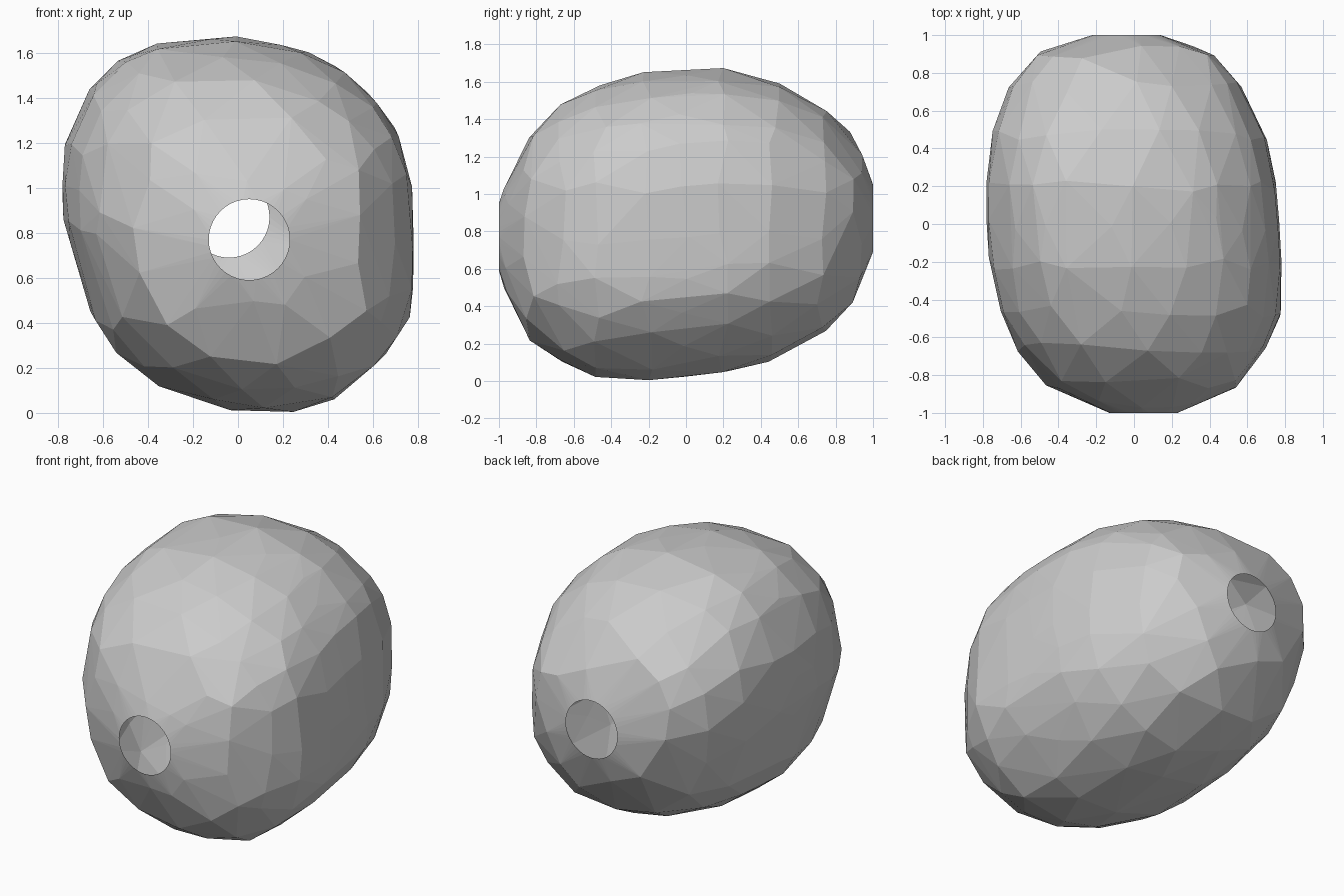
import bpy, bmesh, math, random

if "Cube" in bpy.data.objects:
    bpy.data.objects.remove(bpy.data.objects["Cube"])

random.seed(4)

# Outline of the widest cross-section (x, z), seen from the front
OUTLINE = [(.05, 1.68), (.30, 1.62), (.50, 1.52), (.64, 1.38), (.71, 1.28), (.78, 1.07),
           (.79, .80), (.79, .58), (.77, .43), (.65, .24), (.47, .07), (.23, .0), (0, .0),
           (-.34, .1), (-.55, .26), (-.66, .43), (-.78, .84), (-.79, .98), (-.775, 1.2),
           (-.69, 1.41), (-.55, 1.56), (-.34, 1.66)]

# Limits of the body along its length: (y, limit)
Z_MIN = [(-1, .59), (-.95, .42), (-.84, .22), (-.65, .09), (-.48, .02), (-.2, 0),
         (.22, .05), (.47, .11), (.71, .23), (.91, .43), (1, .69)]
Z_MAX = [(-1, .95), (-.95, 1.1), (-.84, 1.31), (-.78, 1.4), (-.6, 1.53), (-.36, 1.63),
         (-.2, 1.66), (.18, 1.68), (.5, 1.6), (.8, 1.42), (.91, 1.32), (1, 1.05)]
X_MIN = [(-1, -.13), (-.84, -.5), (-.75, -.58), (-.5, -.7), (-.2, -.77), (.13, -.79),
         (.47, -.76), (.74, -.66), (.91, -.51), (1, -.22)]
X_MAX = [(-1, .23), (-.84, .6), (-.52, .77), (-.37, .79), (0, .77), (.34, .74),
         (.6, .65), (.77, .54), (.91, .41), (1, .14)]


def sample(table, y):
    for (a, va), (b, vb) in zip(table, table[1:]):
        if y <= b:
            return va + (vb - va) * (y - a) / (b - a)
    return table[-1][1]


def outline_at(t):
    i, f = int(math.floor(t)), t - math.floor(t)
    a, b = OUTLINE[i % len(OUTLINE)], OUTLINE[(i + 1) % len(OUTLINE)]
    return a[0] + (b[0] - a[0]) * f, a[1] + (b[1] - a[1]) * f


def body_point(y, t):
    x, z = outline_at(t)
    u, v = (x + .79) / 1.58, z / 1.68
    x0, x1, z0, z1 = (sample(tab, y) for tab in (X_MIN, X_MAX, Z_MIN, Z_MAX))
    return x0 + (x1 - x0) * u, y, z0 + (z1 - z0) * v


bm = bmesh.new()

# Irregular rings of points over the body
rings = [(-.945, 11), (-.84, 15), (-.66, 18), (-.46, 20), (-.21, 22), (0, 20),
         (.2, 22), (.47, 20), (.72, 17), (.91, 13)]
for k, (y, n) in enumerate(rings):
    step = len(OUTLINE) / n
    for i in range(n):
        t = (i + .5 * (k % 2) + random.uniform(-.2, .2)) * step
        bm.verts.new(body_point(y + random.uniform(-.035, .035), t))

# Round openings at both ends
for y, cx, cz in ((-1, .05, .77), (1, -.04, .87)):
    for i in range(40):
        a = math.tau * i / 40
        bm.verts.new((cx + .18 * math.cos(a), y, cz + .18 * math.sin(a)))

# Faceted skin, with the two end caps left open
bmesh.ops.convex_hull(bm, input=bm.verts)
caps = [f for f in bm.faces if all(abs(v.co.y) > .999 for v in f.verts)]
bmesh.ops.delete(bm, geom=caps, context='FACES')
bmesh.ops.delete(bm, geom=[v for v in bm.verts if not v.link_faces], context='VERTS')
bmesh.ops.recalc_face_normals(bm, faces=bm.faces)

mesh = bpy.data.meshes.new("faceted_bead")
bm.to_mesh(mesh)
bm.free()
bpy.context.collection.objects.link(bpy.data.objects.new("faceted_bead", mesh))
